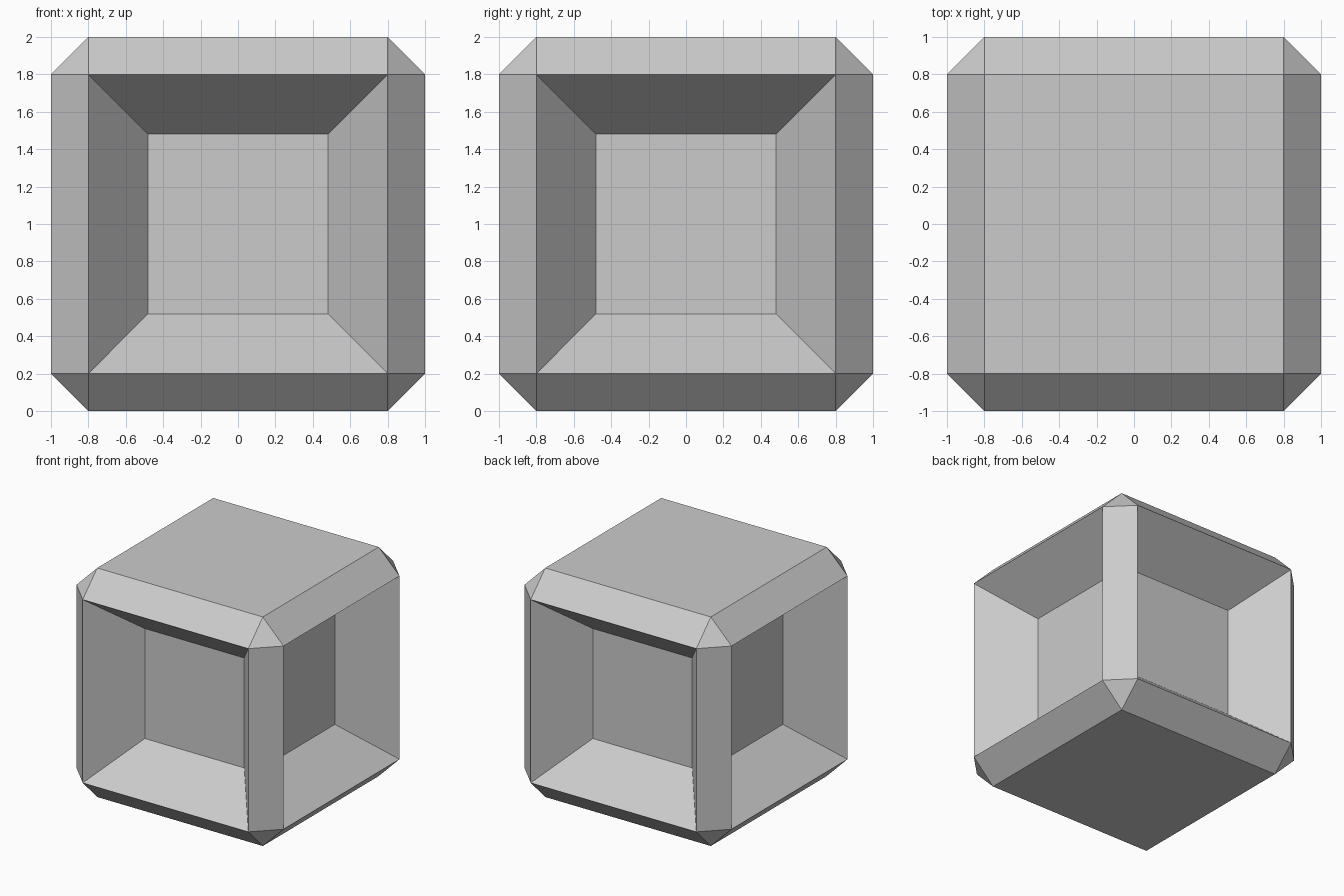
import bpy, bmesh

if "Cube" in bpy.data.objects:
    bpy.data.objects.remove(bpy.data.objects["Cube"])

# Block: two unit cube resting on the floor
bm = bmesh.new()
bmesh.ops.create_cube(bm, size=2)

# Flat chamfer on every edge
bmesh.ops.bevel(bm, geom=bm.edges[:], offset=0.2, offset_type='OFFSET',
                segments=1, profile=0.5, affect='EDGES')
bm.normal_update()

# Sloped recess in each of the four sides (top and bottom stay flat)
sides = [f for f in bm.faces if max(abs(f.normal.x), abs(f.normal.y)) > 0.99]
bmesh.ops.inset_individual(bm, faces=sides, thickness=0.32, use_even_offset=True)
for f in sides:
    bmesh.ops.translate(bm, verts=f.verts[:], vec=f.normal * -0.4)

bmesh.ops.translate(bm, verts=bm.verts[:], vec=(0, 0, 1))
bmesh.ops.recalc_face_normals(bm, faces=bm.faces[:])

mesh = bpy.data.meshes.new("recessed_block")
bm.to_mesh(mesh)
bm.free()
block = bpy.data.objects.new("recessed_block", mesh)
bpy.context.collection.objects.link(block)
